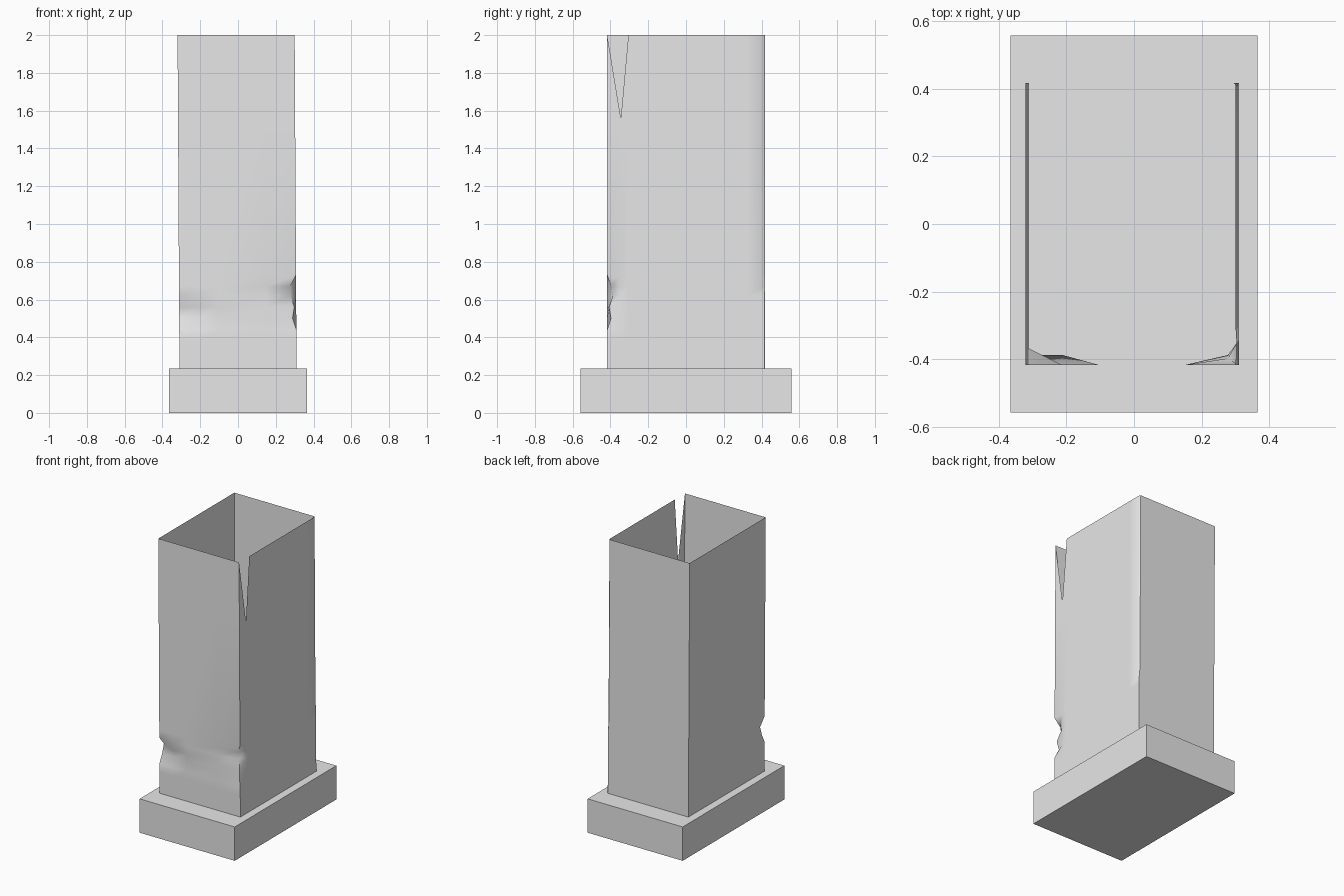
import bpy, bmesh
from math import radians

cube = bpy.data.objects.get("Cube")
if cube:
    bpy.data.objects.remove(cube)

grey = bpy.data.materials.new("plain grey")
grey.use_nodes = True
grey.diffuse_color = (0.8, 0.8, 0.8, 1)
grey.node_tree.nodes["Principled BSDF"].inputs["Base Color"].default_value = (0.8, 0.8, 0.8, 1)


def finish(bm, name):
    mesh = bpy.data.meshes.new(name)
    bm.to_mesh(mesh)
    bm.free()
    mesh.materials.append(grey)
    obj = bpy.data.objects.new(name, mesh)
    bpy.context.collection.objects.link(obj)
    return obj


# Plinth
BASE_H = 0.235
bm = bmesh.new()
bmesh.ops.create_cube(bm, size=1)
for v in bm.verts:
    v.co.x *= 0.73
    v.co.y *= 1.115
    v.co.z = (v.co.z + 0.5) * BASE_H
finish(bm, "plinth")

# Open-topped, slightly leaning shaft built from stacked rings
W, D = 0.31, 0.417
FRONT_X = (-W, -0.21, -0.1, 0.15)
SIDE_Y = (-D, -0.345, -0.305, 0.32)
LEVELS = (BASE_H, 0.38, 0.44, 0.5, 0.56, 0.62, 0.67, 0.73, 1.56, 2.0)
CORNER = len(FRONT_X)                 # front corner on the +x side
WORN = CORNER + len(SIDE_Y)           # rounded back corner on the +x side

# Dents pushed into the walls, keyed by ring point and height
DENTS = {
    (0, 0.5): (0, 0.03), (0, 0.56): (0, 0.05), (1, 0.5): (0, 0.03),
    (CORNER, 0.5): (-0.02, 0.02), (CORNER, 0.56): (-0.01, 0.01),
    (CORNER, 0.62): (-0.03, 0.03), (CORNER, 0.67): (-0.03, 0.02),
}


def ring(z):
    worn = 0.006 if z >= 0.73 else 0.001
    lean = -0.01 * (z - BASE_H) / (2 - BASE_H)
    points = [(x, -D) for x in FRONT_X] + [(W, y) for y in SIDE_Y]
    points += [(W, D - worn), (W - worn, D), (-W, D)]
    result = []
    for i, (x, y) in enumerate(points):
        dx, dy = DENTS.get((i, z), (0, 0))
        result.append((x + dx + lean, y + dy, z))
    return result


bm = bmesh.new()
rings = [[bm.verts.new(p) for p in ring(z)] for z in LEVELS]
count = len(rings[0])
for low, high in zip(rings, rings[1:]):
    for i in range(count):
        j = (i + 1) % count
        quad = [low[i], low[j], high[j], high[i]]
        # V-shaped split at the top, beside the front corner
        if high is rings[-1] and i == CORNER:
            quad.remove(high[j])
        elif high is rings[-1] and i == CORNER + 1:
            quad.remove(high[i])
        bm.faces.new(quad)
bmesh.ops.delete(bm, geom=[v for v in bm.verts if not v.link_faces], context="VERTS")
shaft = finish(bm, "hollow_shaft")

# Smooth worn areas, keep the corners crisp
bpy.ops.object.select_all(action="DESELECT")
shaft.select_set(True)
bpy.context.view_layer.objects.active = shaft
bpy.ops.object.shade_smooth_by_angle(angle=radians(50))
for e in shaft.data.edges:
    a, b = (shaft.data.vertices[k].co for k in e.vertices)
    on_back = min(a.y, b.y) > D - 0.0005
    below_wear = min(a.z, b.z) < 0.67 and min(a.y, b.y) > D - 0.01
    if on_back or below_wear:
        e.use_edge_sharp = True
